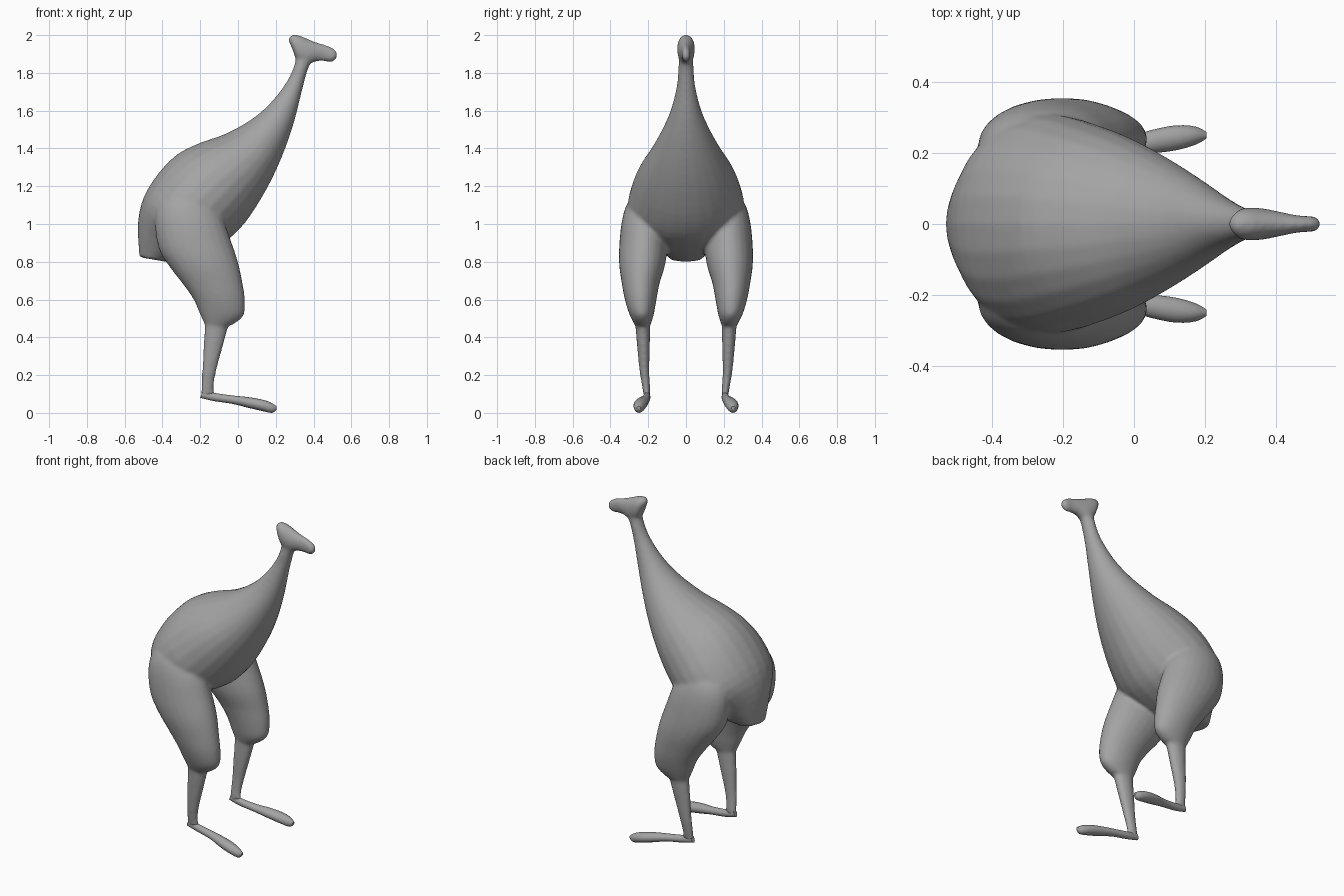
import bpy, bmesh, math
from mathutils import Vector

old_cube = bpy.data.objects.get("Cube")
if old_cube:
    bpy.data.objects.remove(old_cube, do_unlink=True)


def make_material(name, colour):
    material = bpy.data.materials.new(name)
    material.use_nodes = True
    material.diffuse_color = colour
    shader = next(n for n in material.node_tree.nodes if n.type == "BSDF_PRINCIPLED")
    shader.inputs["Base Color"].default_value = colour
    return material


plain_grey = make_material("plain grey", (0.37, 0.37, 0.37, 1))


def smooth_sections(sections, steps):
    """Fill in extra sections on a spline through the given ones."""
    rows = [Vector(s) for s in sections]
    padded = [rows[0]] + rows + [rows[-1]]
    filled = []
    for a, b, c, d in zip(padded, padded[1:], padded[2:], padded[3:]):
        for step in range(steps):
            t = step / steps
            filled.append(b + (c - a) * (t / 2)
                          + (a * 2 - b * 5 + c * 4 - d) * (t * t / 2)
                          + (b * 3 - a - c * 3 + d) * (t ** 3 / 2))
    return filled + [rows[-1]]


def select_only(parts):
    bpy.ops.object.select_all(action="DESELECT")
    for part in parts:
        part.select_set(True)
    bpy.context.view_layer.objects.active = parts[0]


def loft(name, sections, sides=24, steps=3, mirrored=False):
    """Skin oval sections: (x, z) of one edge, (x, z) of the other, y centre, half width."""
    bm = bmesh.new()
    rings = []
    for x1, z1, x2, z2, y, width in smooth_sections(sections, steps):
        start, end = Vector((x1, y, z1)), Vector((x2, y, z2))
        centre, half = (start + end) / 2, (start - end) / 2
        ring = []
        for i in range(sides):
            angle = math.tau * i / sides
            side = Vector((0, width * math.sin(angle), 0))
            ring.append(bm.verts.new(centre + half * math.cos(angle) + side))
        rings.append(ring)
    for lower, upper in zip(rings, rings[1:]):
        for i in range(sides):
            j = (i + 1) % sides
            bm.faces.new((lower[i], lower[j], upper[j], upper[i]))
    bm.faces.new(rings[0])
    bm.faces.new(rings[-1])
    bmesh.ops.recalc_face_normals(bm, faces=bm.faces)
    mesh = bpy.data.meshes.new(name)
    bm.to_mesh(mesh)
    bm.free()
    mesh.materials.append(plain_grey)
    part = bpy.data.objects.new(name, mesh)
    bpy.context.collection.objects.link(part)
    if mirrored:
        modifier = part.modifiers.new("mirror", "MIRROR")
        modifier.use_axis = (False, True, False)
    select_only([part])
    bpy.ops.object.shade_smooth_by_angle(angle=math.radians(50))
    return part


def blend(name, parts):
    """Fuse overlapping parts into one skin with soft joins."""
    select_only(parts)
    bpy.ops.object.convert(target="MESH")
    bpy.ops.object.join()
    skin = bpy.context.view_layer.objects.active
    skin.name = name
    remesh = skin.modifiers.new("fuse", "REMESH")
    remesh.mode = "VOXEL"
    remesh.voxel_size = 0.01
    remesh.use_smooth_shade = True
    soften = skin.modifiers.new("soften", "SMOOTH")
    soften.factor = 0.5
    soften.iterations = 8


# Neck and body, from the throat down to the wedge of the rump
neck_and_body = loft("neck_and_body", [
    (.305, 1.92, .4, 1.875, 0, .036),
    (.302, 1.855, .372, 1.825, 0, .04),
    (.262, 1.76, .34, 1.71, 0, .048),
    (.18, 1.65, .3, 1.55, 0, .08),
    (.08, 1.56, .25, 1.4, 0, .13),
    (-.06, 1.48, .19, 1.26, 0, .19),
    (-.2, 1.43, .12, 1.13, 0, .245),
    (-.32, 1.37, .04, 1.01, 0, .285),
    (-.42, 1.27, -.05, .92, 0, .31),
    (-.5, 1.14, -.17, .86, 0, .285),
    (-.53, 1, -.3, .815, 0, .165),
    (-.522, .825, -.38, .8, 0, .08),
])

# Head, from the crest at the back to the beak tip
head = loft("head", [
    (.268, 1.988, .268, 1.968, 0, .012),
    (.29, 2.002, .29, 1.92, 0, .038),
    (.33, 1.997, .31, 1.87, 0, .047),
    (.37, 1.98, .36, 1.84, 0, .044),
    (.42, 1.96, .41, 1.86, 0, .034),
    (.47, 1.947, .46, 1.86, 0, .024),
    (.51, 1.927, .5, 1.858, 0, .022),
    (.526, 1.907, .524, 1.876, 0, .012),
])

# Thighs, rooted in the flanks
thighs = loft("thighs", [
    (-.36, 1.2, -.22, 1.22, .18, .05),
    (-.42, 1.11, -.145, 1.13, .205, .1),
    (-.44, 1.01, -.085, 1.04, .22, .118),
    (-.42, .87, -.04, .92, .225, .128),
    (-.36, .77, 0, .8, .232, .122),
    (-.29, .68, .024, .69, .24, .1),
    (-.235, .6, .037, .6, .24, .084),
    (-.205, .53, .03, .515, .235, .065),
    (-.175, .465, -.03, .465, .23, .042),
], mirrored=True)

# Shanks
shanks = loft("shanks", [
    (-.175, .5, -.04, .5, .23, .041),
    (-.183, .35, -.08, .35, .225, .034),
    (-.19, .22, -.115, .22, .22, .026),
    (-.195, .13, -.13, .13, .21, .021),
    (-.2, .085, -.12, .095, .207, .018),
], sides=16, mirrored=True)

blend("bird_body", [neck_and_body, head, thighs, shanks])

# Long single-toed feet
loft("feet", [
    (-.185, .12, -.2, .08, .207, .014),
    (-.12, .105, -.13, .063, .208, .02),
    (-.03, .092, -.03, .048, .217, .025),
    (.05, .084, .05, .028, .232, .033),
    (.12, .072, .12, .012, .243, .035),
    (.17, .057, .18, 0, .249, .025),
    (.204, .035, .204, .018, .25, .009),
], sides=16, mirrored=True)
